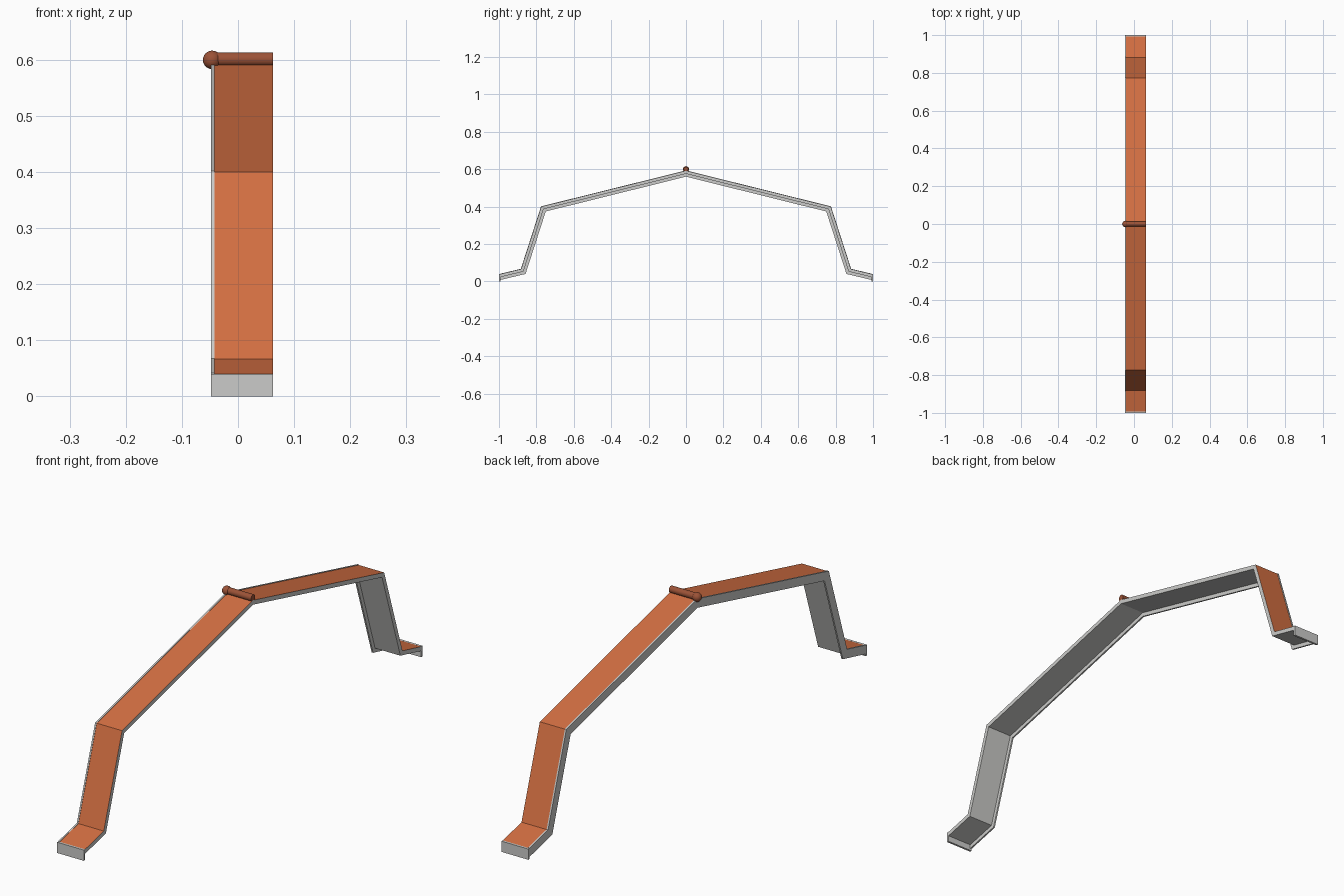
import bpy, bmesh, math
from mathutils import Vector

if "Cube" in bpy.data.objects:
    bpy.data.objects.remove(bpy.data.objects["Cube"])


def material(name, rgb):
    m = bpy.data.materials.new(name)
    m.diffuse_color = (*rgb, 1)
    m.use_nodes = True
    m.node_tree.nodes["Principled BSDF"].inputs["Base Color"].default_value = m.diffuse_color
    return m


ORANGE = material("terracotta roof", (0.66, 0.16, 0.055))
GREY = material("light grey trim", (0.60, 0.60, 0.585))
BROWN = material("dark ridge clay", (0.33, 0.085, 0.038))

# Outer roof line (y, z), mirrored about the ridge
HALF = [(-1.0, 0.038), (-0.882, 0.066), (-0.774, 0.4), (0.0, 0.592)]


def roof_line(end_y, drop):
    """Roof line shifted inwards by drop with mitred corners, ends cut vertically."""
    pts = [Vector(p) for p in HALF]
    pts += [Vector((-p.x, p.y)) for p in reversed(pts[:-1])]
    dirs = [(b - a).normalized() for a, b in zip(pts, pts[1:])]
    norms = [Vector((d.y, -d.x)) for d in dirs]
    out = []
    for i in range(1, len(pts) - 1):
        n = (norms[i - 1] + norms[i]).normalized()
        out.append(pts[i] + n * drop / n.dot(norms[i]))

    def end(p, d, y):
        return Vector((y, p.y + d.y / d.x * (y - p.x)))
    return [end(out[0], dirs[0], -end_y)] + out + [end(out[-1], dirs[-1], end_y)]


def strip(name, x0, x1, end_y, top, bottom, mats):
    """Bent board along the roof line; material 1 goes on the upper faces."""
    up, low = roof_line(end_y, top), roof_line(end_y, bottom)
    bm = bmesh.new()
    rings = [[bm.verts.new((x, *p)) for x, p in ((x0, a), (x1, a), (x1, b), (x0, b))]
             for a, b in zip(up, low)]
    for r, s in zip(rings, rings[1:]):
        for k in range(4):
            f = bm.faces.new((r[k], r[(k + 1) % 4], s[(k + 1) % 4], s[k]))
            f.material_index = 1 if k == 0 and len(mats) > 1 else 0
    bm.faces.new(rings[0])
    bm.faces.new(rings[-1])
    bmesh.ops.recalc_face_normals(bm, faces=bm.faces)
    me = bpy.data.meshes.new(name)
    bm.to_mesh(me)
    bm.free()
    for m in mats:
        me.materials.append(m)
    bpy.context.collection.objects.link(bpy.data.objects.new(name, me))


# Roof covering and the deeper gable board on the left side
strip("roof_slab", -0.042, 0.0625, 0.992, 0.0, 0.016, [GREY, ORANGE])
strip("gable_trim", -0.048, -0.042, 0.992, -0.0015, 0.031, [GREY])

# Eaves boards at both ends
for side, label in ((-1, "front"), (1, "back")):
    bpy.ops.mesh.primitive_cube_add(size=1, location=(0.00725, side * 0.996, 0.02))
    o = bpy.context.object
    o.name = label + "_eaves_board"
    o.scale = (0.1105, 0.008, 0.04)
    o.data.materials.append(GREY)

# Ridge roll and its ball end
bpy.ops.mesh.primitive_cylinder_add(vertices=24, radius=0.0125, depth=0.1095,
                                    location=(0.00775, 0, 0.6005),
                                    rotation=(0, math.pi / 2, 0))
bpy.context.object.name = "ridge_roll"
bpy.context.object.data.materials.append(BROWN)
bpy.ops.object.shade_smooth_by_angle()
bpy.ops.mesh.primitive_uv_sphere_add(segments=24, ring_count=12, radius=0.0165,
                                     location=(-0.046, 0, 0.5995))
bpy.context.object.name = "ridge_ball_end"
bpy.context.object.data.materials.append(BROWN)
bpy.ops.object.shade_smooth_by_angle()
